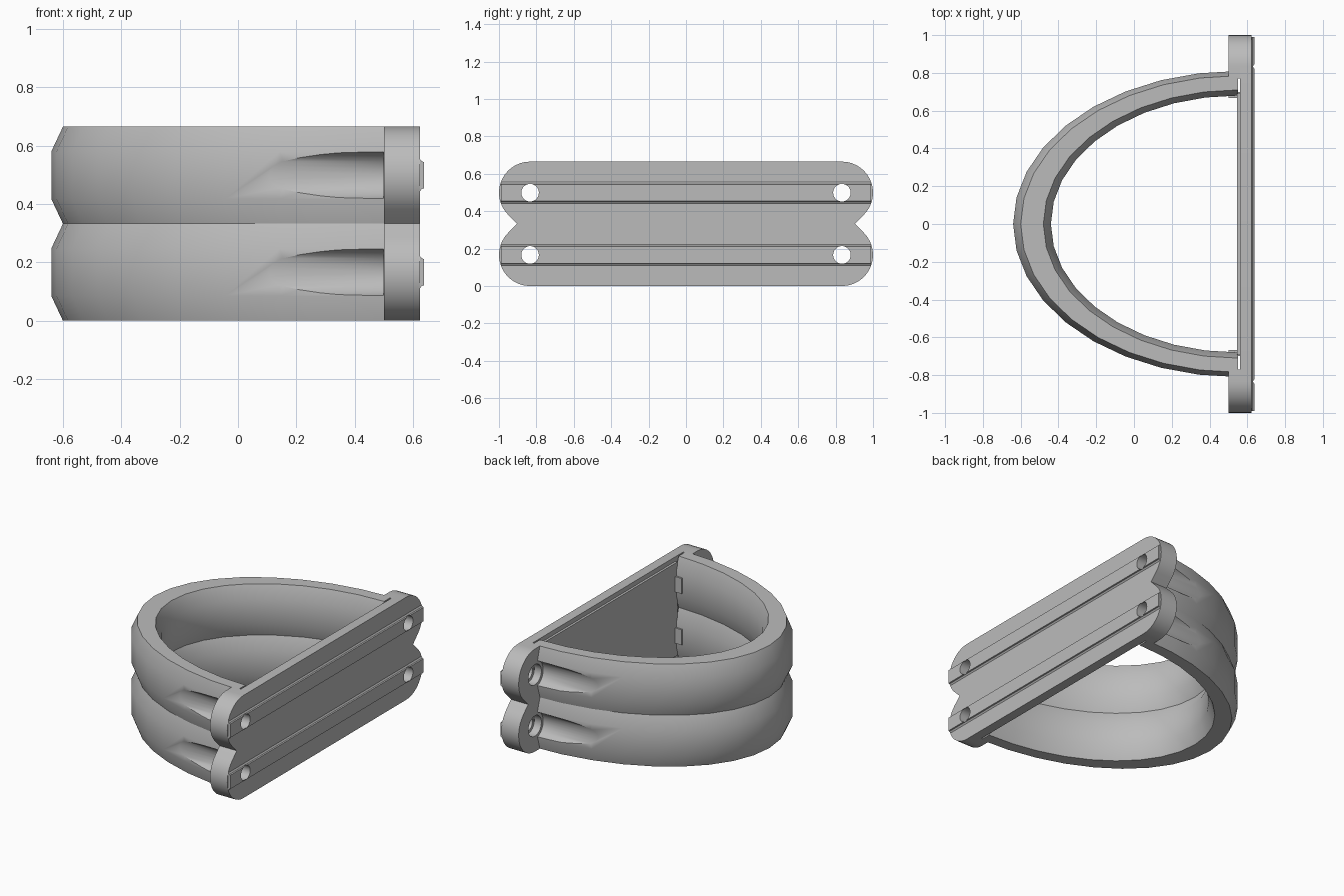
import bpy, bmesh, math

if "Cube" in bpy.data.objects:
    bpy.data.objects.remove(bpy.data.objects["Cube"], do_unlink=True)

grey = bpy.data.materials.new("plain_grey")
grey.use_nodes = True
grey.diffuse_color = (0.5, 0.5, 0.5, 1)
grey.node_tree.nodes["Principled BSDF"].inputs["Base Color"].default_value = (0.5, 0.5, 0.5, 1)

H = 0.665                # total height, two bands
R = H / 4                # rounding of the plate ends
HOLE_Y = 1 - R
LEVELS = (R, 3 * R)      # middle height of each band


def finish(name, bm):
    bmesh.ops.recalc_face_normals(bm, faces=bm.faces)
    mesh = bpy.data.meshes.new(name)
    bm.to_mesh(mesh)
    bm.free()
    ob = bpy.data.objects.new(name, mesh)
    bpy.context.collection.objects.link(ob)
    mesh.materials.append(grey)
    return ob


def prism(name, outline, x0, x1):
    """Extrude a (y, z) outline along x."""
    bm = bmesh.new()
    face = bm.faces.new([bm.verts.new((x0, y, z)) for y, z in outline])
    out = bmesh.ops.extrude_face_region(bm, geom=[face])
    verts = [v for v in out["geom"] if isinstance(v, bmesh.types.BMVert)]
    bmesh.ops.translate(bm, verts=verts, vec=(x1 - x0, 0, 0))
    return finish(name, bm)


def block(name, x0, x1, y0, y1, z0, z1):
    return prism(name, [(y0, z0), (y1, z0), (y1, z1), (y0, z1)], x0, x1)


def rod(name, y, z, r, x0, x1):
    ring = [math.tau * i / 32 for i in range(32)]
    return prism(name, [(y + r * math.cos(a), z + r * math.sin(a)) for a in ring], x0, x1)


def end_curve():
    """Double-lobed end, bottom to top, with a 45 degree notch between lobes."""
    low = [math.radians(-90 + 9 * i) for i in range(16)]
    pts = [(HOLE_Y + R * math.cos(a), R + R * math.sin(a)) for a in low]
    notch = (HOLE_Y + R * (math.sqrt(2) - 1), H / 2)
    return pts + [notch] + [(y, H - z) for y, z in reversed(pts)]


# Curved double strap: half ellipses swept around a faceted cross-section
def strap():
    half = H / 2
    outer = []
    for base in (0, half):
        outer += [(0, base), (1, base + 0.085), (1, base + half - 0.085)]
    outer.append((0, H))
    section = [(1.15 + 0.04 * b, 0.785 + 0.025 * b, z) for b, z in outer]
    section += [(1.03 - 0.04 * b, 0.71 - 0.03 * b, z) for b, z in reversed(outer)]
    bm = bmesh.new()
    rings = []
    for i in range(19):
        a = math.pi * i / 18
        rings.append([bm.verts.new((0.55 - rx * math.sin(a), ry * math.cos(a), z))
                      for rx, ry, z in section])
    n = len(section)
    for p, q in zip(rings, rings[1:]):
        for k in range(n):
            bm.faces.new((p[k], p[(k + 1) % n], q[(k + 1) % n], q[k]))
    bm.faces.new(rings[0])
    bm.faces.new(rings[-1])
    return finish("double_strap", bm)


curve = end_curve()
parts = [strap()]

# Mounting plate with a slightly raised inner panel
whole = curve + [(-y, z) for y, z in reversed(curve)]
parts.append(prism("mounting_plate", whole, 0.56, 0.623))
parts.append(block("inner_panel", 0.545, 0.58, -0.69, 0.69, 0.03, H - 0.03))

# Thick screw lugs at both ends of the plate
for side, label in ((1, "back"), (-1, "front")):
    lug = [(0.77, 0)] + curve + [(0.77, H)]
    parts.append(prism(label + "_screw_lug", [(side * y, z) for y, z in lug], 0.5, 0.57))

# Raised ribs along the plate, on a slightly wider foot
for z, label in zip(LEVELS, ("lower", "upper")):
    rib = [(-0.045, 0.638), (0.045, 0.638), (0.047, 0.63), (0.058, 0.622), (-0.058, 0.622), (-0.047, 0.63)]
    bm = bmesh.new()
    ends = [[bm.verts.new((x, y, z + dz)) for dz, x in rib] for y in (-0.99, 0.99)]
    for end in ends:
        bm.faces.new(end)
    for k in range(len(rib)):
        j = (k + 1) % len(rib)
        bm.faces.new((ends[0][k], ends[0][j], ends[1][j], ends[1][k]))
    parts.append(finish(label + "_rib", bm))

# Screw holes, counterbores and screwdriver grooves
cutters = []
for side in (1, -1):
    for z in LEVELS:
        y = side * HOLE_Y
        cutters.append(rod("hole_cutter", y, z, 0.047, 0.4, 0.7))
        cutters.append(rod("bore_cutter", y, z, 0.066, 0.4, 0.55))
        cutters.append(rod("groove_cutter", y, z, 0.085, -0.1, 0.4995))

for ob in parts:
    if ob.name == "inner_panel":
        continue
    for c in cutters:
        mod = ob.modifiers.new("cut", 'BOOLEAN')
        mod.operation = 'DIFFERENCE'
        mod.solver = 'EXACT'
        mod.object = c
    bpy.context.view_layer.update()
    cut = bpy.data.meshes.new_from_object(ob.evaluated_get(bpy.context.evaluated_depsgraph_get()))
    ob.modifiers.clear()
    ob.data = cut
for c in cutters:
    bpy.data.objects.remove(c, do_unlink=True)

# Small thickening pads inside the strap behind each groove
for side, label in ((1, "back"), (-1, "front")):
    for z, level in zip(LEVELS, ("lower", "upper")):
        y0, y1 = sorted((side * 0.668, side * 0.70))
        parts.append(block(f"{label}_{level}_pad", 0.5, 0.56, y0, y1, z - 0.05, z + 0.05))

bpy.ops.object.select_all(action='DESELECT')
for ob in parts:
    ob.select_set(True)
bpy.context.view_layer.objects.active = parts[0]
bpy.ops.object.shade_smooth_by_angle(angle=math.radians(30))
